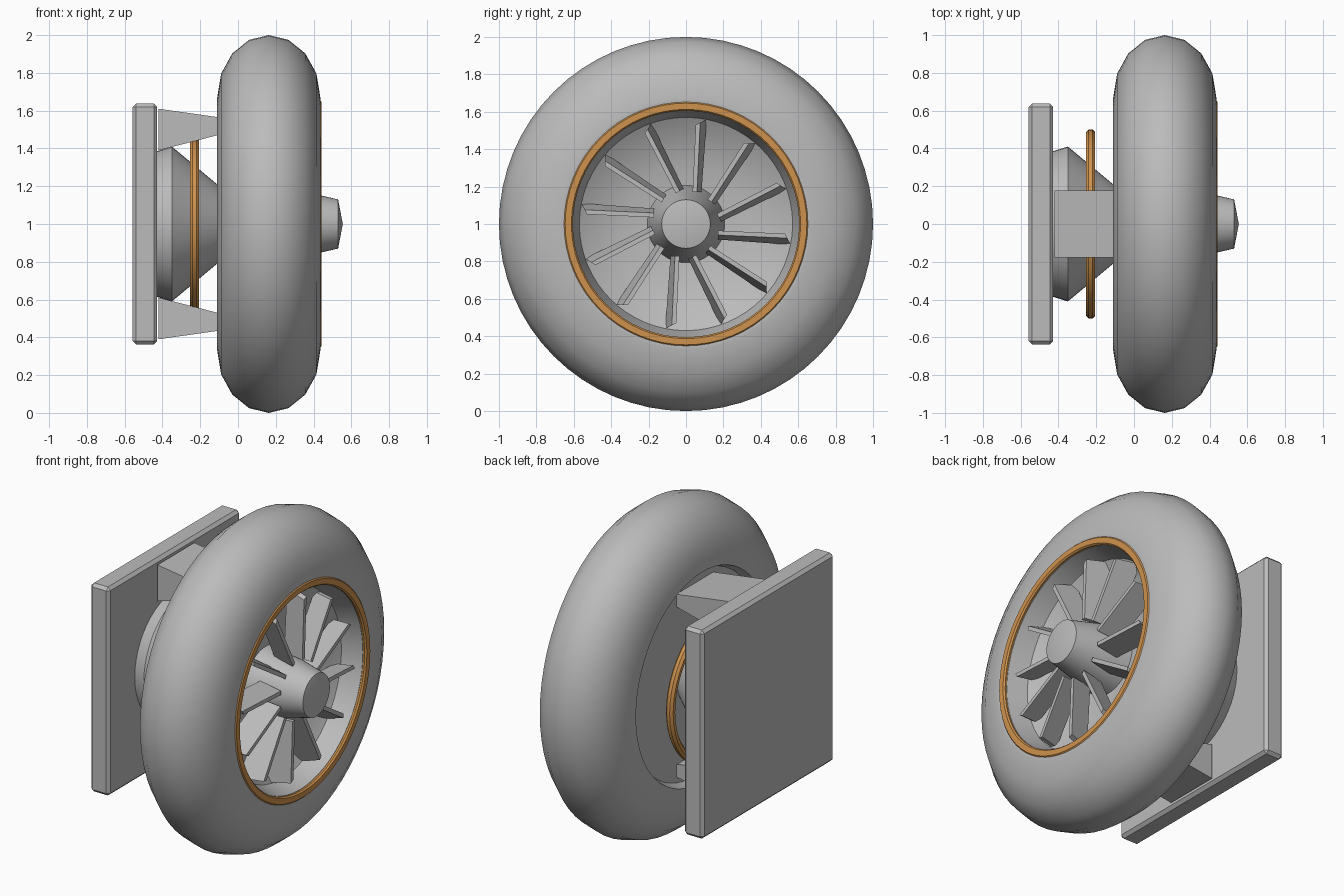
import bpy, bmesh, math
from mathutils import Matrix, Vector

if "Cube" in bpy.data.objects:
    bpy.data.objects.remove(bpy.data.objects["Cube"])


def material(name, rgb):
    m = bpy.data.materials.new(name)
    m.diffuse_color = (*rgb, 1)
    m.use_nodes = True
    m.node_tree.nodes["Principled BSDF"].inputs["Base Color"].default_value = m.diffuse_color
    return m


GREY = material("grey_metal", (0.5, 0.5, 0.5))
COPPER = material("copper", (0.62, 0.29, 0.075))
AXIS = Vector((0, 0, 1))  # every turned part spins round the x line at this height


def finish(name, bm, mat, smooth=None):
    bmesh.ops.recalc_face_normals(bm, faces=bm.faces)
    mesh = bpy.data.meshes.new(name)
    bm.to_mesh(mesh)
    bm.free()
    mesh.materials.append(mat)
    ob = bpy.data.objects.new(name, mesh)
    bpy.context.collection.objects.link(ob)
    if smooth:
        bpy.ops.object.select_all(action='DESELECT')
        ob.select_set(True)
        bpy.context.view_layer.objects.active = ob
        bpy.ops.object.shade_smooth_by_angle(angle=math.radians(smooth))
    return ob


def lathe(name, profile, mat, closed=False, segs=48, smooth=32, zscale=1):
    """Turn an (x, radius) profile round the axis."""
    bm = bmesh.new()
    rings = []
    for x, r in profile:
        if r == 0:
            rings.append([bm.verts.new((x, 0, 1))] * segs)
        else:
            rings.append([bm.verts.new((x, r * math.sin(2 * math.pi * i / segs),
                                        1 + zscale * r * math.cos(2 * math.pi * i / segs)))
                          for i in range(segs)])
    pairs = list(zip(rings, rings[1:]))
    if closed:
        pairs.append((rings[-1], rings[0]))
    for a, b in pairs:
        for i in range(segs):
            j = (i + 1) % segs
            bm.faces.new(list(dict.fromkeys((a[i], a[j], b[j], b[i]))))
    return finish(name, bm, mat, smooth)


def hexahedron(bm, corners):
    """Eight corners: one quad, then the opposite quad in the same order."""
    v = [bm.verts.new(c) for c in corners]
    for f in ((0, 1, 2, 3), (4, 5, 6, 7), (0, 1, 5, 4), (1, 2, 6, 5), (2, 3, 7, 6), (3, 0, 4, 7)):
        bm.faces.new([v[i] for i in f])


# Fat outer shroud, dished at the front and recessed at the back
arc = [(0.163 - 0.273 * math.cos(math.pi * i / 8), 0.67 + 0.33 * math.sin(math.pi * i / 8))
       for i in range(9)]
shroud = [(-0.06, 0), (-0.06, 0.62), (-0.11, 0.64)] + arc
shroud += [(0.436, 0.645), (0.42, 0.605), (0.30, 0.57), (0.235, 0.46), (0.20, 0.32),
           (0.18, 0.15), (0.18, 0)]
lathe("shroud", shroud, GREY, segs=64)

# Copper trim rings: front lip and rear collar
lathe("front_ring", [(0.40, 0.61), (0.433, 0.605), (0.442, 0.613), (0.442, 0.646),
                     (0.433, 0.655), (0.40, 0.655)], COPPER, closed=True, segs=64)
collar = [(-0.23 + 0.026 * math.cos(math.pi * (i + .5) / 4),
           0.477 + 0.026 * math.sin(math.pi * (i + .5) / 4)) for i in range(8)]
lathe("rear_collar", collar, COPPER, closed=True, zscale=0.94)

# Hub with a shallow conical cap, and the rear cone
lathe("hub", [(0.17, 0.21), (0.26, 0.193), (0.435, 0.152), (0.53, 0.13), (0.555, 0)], GREY, smooth=25)
lathe("rear_cone", [(-0.43, 0), (-0.43, 0.385), (-0.35, 0.41), (-0.05, 0.16)], GREY, smooth=25)

# Twelve pitched fan blades
bm = bmesh.new()
T = 0.024
for k in range(12):
    rot = Matrix.Rotation(math.radians(30 * k), 4, 'X')
    pts = []
    for z, dy, cut in ((0.17, 0, 0), (0.56, 0.028, 0.03)):
        pts += [(0.41, 0.035 + dy * 0.6, z - cut), (0.41, 0.035 + T + dy * 0.6, z - cut * 0.6),
                (0.27, 0.083 + dy, z), (0.27, 0.083 - T + dy, z - cut * 0.4)]
    hexahedron(bm, [rot @ Vector(p) + AXIS for p in pts])
finish("fan_blades", bm, GREY)

# Tapered mounting brackets above and below the rear cone
for name, s in (("upper_bracket", 1), ("lower_bracket", -1)):
    bm = bmesh.new()
    hexahedron(bm, [(x, y, 1 + s * r) for x, lo, hi in ((-0.42, 0.39, 0.61), (-0.03, 0.49, 0.555))
                    for y, r in ((-0.178, lo), (0.178, lo), (0.178, hi), (-0.178, hi))])
    finish(name, bm, GREY)

# Square mounting plate with bevelled edges
bm = bmesh.new()
bmesh.ops.create_cube(bm, size=1, matrix=Matrix.Translation((-0.493, 0, 1))
                      @ Matrix.Diagonal((0.13, 1.274, 1.274, 1)))
bmesh.ops.bevel(bm, geom=bm.edges[:], offset=0.018, segments=1, affect='EDGES')
finish("mounting_plate", bm, GREY)
